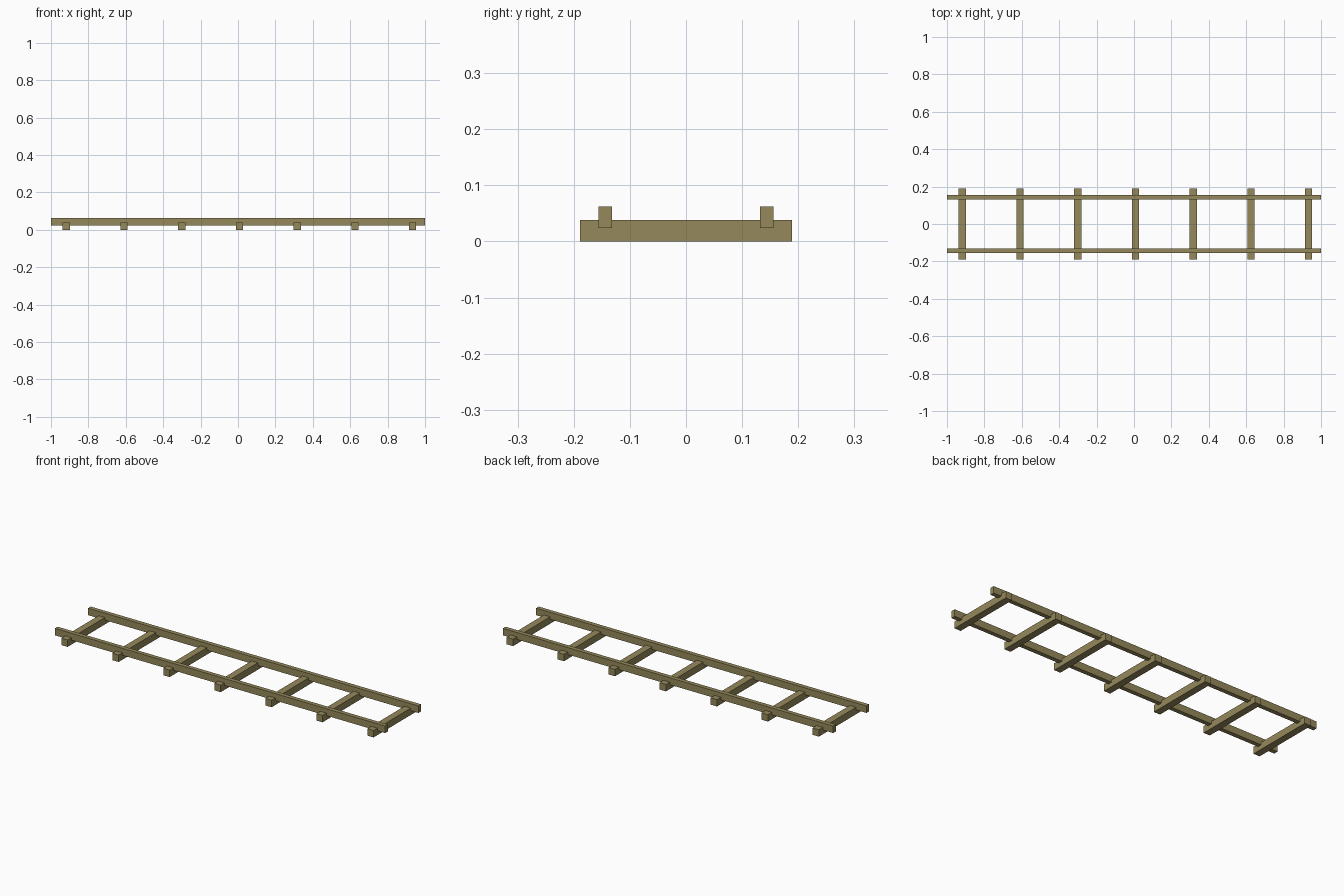
import bpy

cube = bpy.data.objects.get("Cube")
if cube:
    bpy.data.objects.remove(cube, do_unlink=True)

# Single weathered wood colour
wood = bpy.data.materials.new("olive_wood")
wood.use_nodes = True
colour = (0.30, 0.25, 0.105, 1)
wood.diffuse_color = colour
bsdf = next(n for n in wood.node_tree.nodes if n.type == "BSDF_PRINCIPLED")
bsdf.inputs["Base Color"].default_value = colour
bsdf.inputs["Roughness"].default_value = 0.9


def beam(name, centre, size):
    """Add a square-edged timber."""
    bpy.ops.mesh.primitive_cube_add(size=1, location=centre)
    obj = bpy.context.object
    obj.name = name
    obj.scale = size
    bpy.ops.object.transform_apply(location=False, rotation=False, scale=True)
    obj.data.materials.append(wood)
    return obj


# Two long rails, notched over the ties
for side, y in (("front", -0.144), ("back", 0.144)):
    beam(side + "_rail", (0, y, 0.043), (2, 0.0235, 0.038))

# Seven evenly spaced cross ties
TIES = 7
FIRST, LAST = -0.918, 0.934
for i in range(TIES):
    x = FIRST + (LAST - FIRST) * i / (TIES - 1)
    beam(f"cross_tie_{i + 1}", (x, 0, 0.019), (0.038, 0.378, 0.038))
